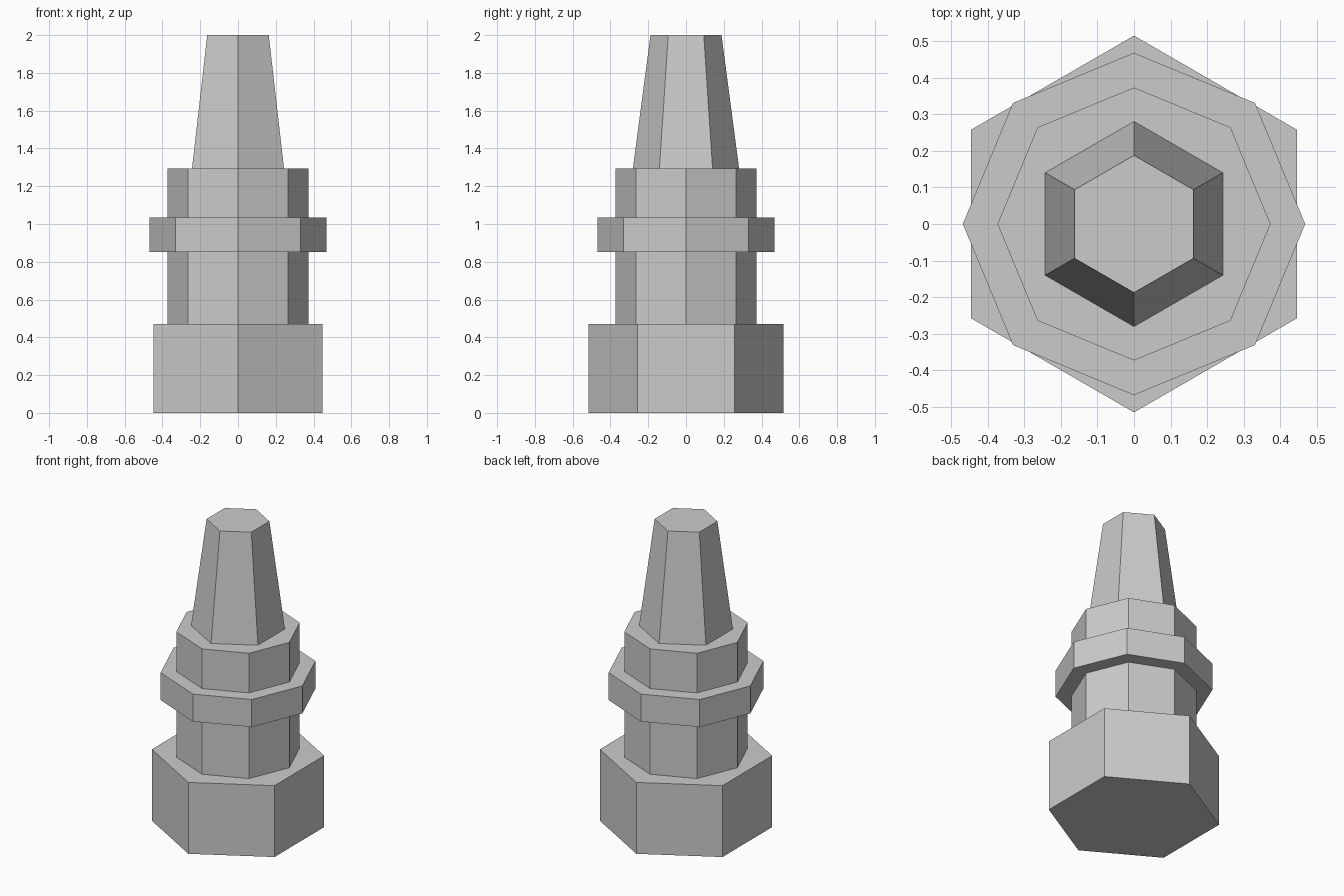
import bpy
import math

cube = bpy.data.objects.get("Cube")
if cube:
    bpy.data.objects.remove(cube, do_unlink=True)

# Single flat grey
grey = bpy.data.materials.new("light_grey")
grey.use_nodes = True
colour = (0.6, 0.6, 0.6, 1.0)
grey.diffuse_color = colour
bsdf = next(n for n in grey.node_tree.nodes if n.type == 'BSDF_PRINCIPLED')
bsdf.inputs["Base Color"].default_value = colour


def prism(name, sides, bottom, top, r_bottom, r_top=None):
    """Upright flat-shaded prism or taper with a corner on the y axis."""
    bpy.ops.mesh.primitive_cone_add(
        vertices=sides, radius1=r_bottom,
        radius2=r_bottom if r_top is None else r_top,
        depth=top - bottom, end_fill_type='NGON',
        location=(0, 0, (bottom + top) / 2))
    obj = bpy.context.object
    obj.name = obj.data.name = name
    obj.data.materials.append(grey)
    return obj


# Hexagonal foot, octagonal shaft with a collar, tapered hexagonal tip
prism("hex_base", 6, 0.0, 0.47, 0.516)
prism("shaft", 8, 0.47, 1.295, 0.374)
prism("collar", 8, 0.853, 1.034, 0.469)
prism("tapered_tip", 6, 1.295, 2.0, 0.281, 0.188)
